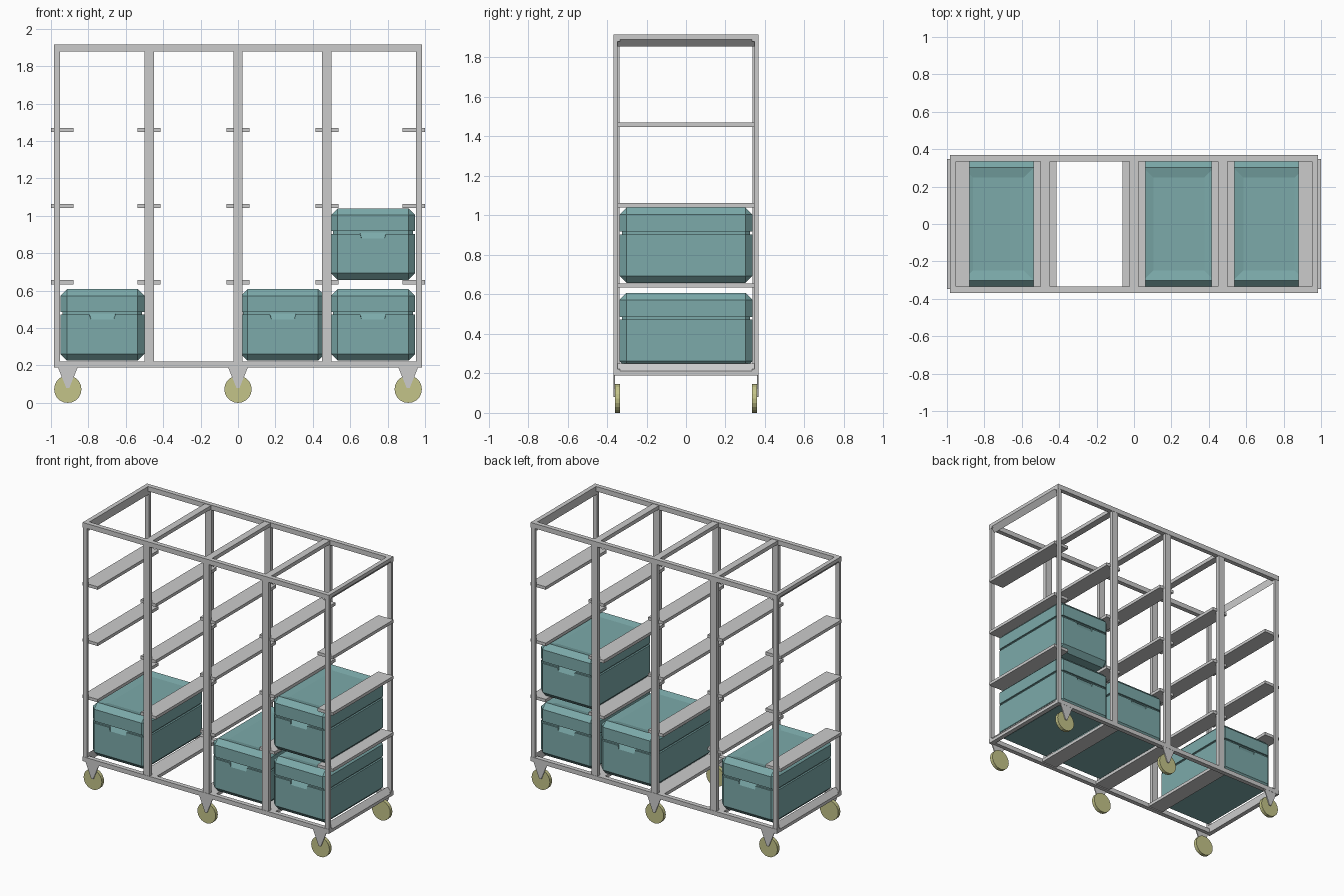
import bpy, bmesh, math
from mathutils import Matrix

if "Cube" in bpy.data.objects:
    bpy.data.objects.remove(bpy.data.objects["Cube"])


def material(name, color):
    m = bpy.data.materials.new(name)
    m.diffuse_color = (*color, 1)
    m.use_nodes = True
    m.node_tree.nodes["Principled BSDF"].inputs["Base Color"].default_value = m.diffuse_color
    return m


TEAL = material("teal", (0.2, 0.4, 0.4))
OLIVE = material("olive", (0.55, 0.55, 0.25))


def add(name, mesh, loc=(0, 0, 0), mat=None):
    ob = bpy.data.objects.new(name, mesh)
    ob.location = loc
    if mat and not mesh.materials:
        mesh.materials.append(mat)
    bpy.context.collection.objects.link(ob)
    return ob


def to_mesh(bm, name):
    bmesh.ops.recalc_face_normals(bm, faces=bm.faces)
    me = bpy.data.meshes.new(name)
    bm.to_mesh(me)
    bm.free()
    return me


def block(name, x0, x1, y0, y1, z0, z1):
    bm = bmesh.new()
    bmesh.ops.create_cube(bm, size=1)
    bmesh.ops.scale(bm, vec=(x1 - x0, y1 - y0, z1 - z0), verts=bm.verts)
    return add(name, to_mesh(bm, name),
               ((x0 + x1) / 2, (y0 + y1) / 2, (z0 + z1) / 2))


def loft(rings, name):
    # closed solid through a list of equal-length point rings
    bm = bmesh.new()
    loops = [[bm.verts.new(p) for p in r] for r in rings]
    n = len(loops[0])
    for a, b in zip(loops, loops[1:]):
        for i in range(n):
            j = (i + 1) % n
            bm.faces.new((a[i], a[j], b[j], b[i]))
    bm.faces.new(loops[0])
    bm.faces.new(loops[-1])
    bmesh.ops.remove_doubles(bm, verts=bm.verts, dist=1e-5)
    return to_mesh(bm, name)


INNER = (-0.475, 0, 0.475)
Z0, Z1 = 0.19, 1.915

# long rails, corner posts, divider posts
for s, side in ((-1, "front"), (1, "back")):
    def yy(a, b):
        return sorted((s * a, s * b))
    block(side + "_top_rail", -0.985, 0.985, *yy(0.335, 0.368), 1.88, Z1)
    block(side + "_bottom_rail", -0.985, 0.985, *yy(0.335, 0.368), Z0, 0.222)
    for e in (-1, 1):
        block(side + "_corner_post", *sorted((e * 0.953, e * 0.985)),
              *yy(0.347, 0.366), 0.2, 1.9)
    for x in INNER:
        block(side + "_divider_post", x - 0.025, x + 0.025, *yy(0.338, 0.366), 0.2, 1.9)

# end beams with a sloped outer face
for e in (-1, 1):
    for name, prof in (
            ("top_end_beam", [(0.985, 1.915), (0.953, 1.915), (0.953, 1.855), (0.985, 1.89)]),
            ("bottom_end_beam", [(0.985, 0.19), (0.953, 0.19), (0.953, 0.25), (0.985, 0.212)])):
        add(name, loft([[(e * x, y, z) for x, z in prof] for y in (-0.347, 0.347)], name))

# cross bars at top and floor
for x in INNER:
    block("top_cross_bar", x - 0.025, x + 0.025, -0.34, 0.34, 1.885, 1.912)
    block("floor_runner", x - 0.06, x + 0.06, -0.34, 0.34, 0.197, 0.22)

# shelf runners
for z in (0.645, 1.052, 1.459):
    for x in (-0.94, *INNER, 0.94):
        block("shelf_runner", x - 0.061, x + 0.061, -0.347, 0.347, z - 0.011, z + 0.011)

# casters: tapered bracket and wheel
bm = bmesh.new()
bmesh.ops.create_cone(bm, cap_ends=True, segments=20, radius1=0.073, radius2=0.073,
                      depth=0.025, matrix=Matrix.Rotation(math.pi / 2, 4, 'X'))
wheel = to_mesh(bm, "wheel")
for s in (-1, 1):
    for x in (-0.91, 0, 0.91):
        add("caster_wheel", wheel, (x, s * 0.347, 0.073), OLIVE)
        prof = [(-0.055, 0.195), (0.055, 0.195), (0.008, 0.08), (-0.008, 0.08)]
        add("caster_bracket", loft([[(x + a, s * y, z) for a, z in prof]
                                    for y in (0.36, 0.367)], "caster_bracket"))

# storage box: chamfered body, seam groove, lid with a shallow sunken top
HX, HY, CH = 0.225, 0.337, 0.036


def ring(z, inset):
    a, b, c = HX - inset, HY - inset, max(CH - inset, 0)
    return [(a, b - c, z), (a - c, b, z), (c - a, b, z), (-a, b - c, z),
            (-a, c - b, z), (c - a, -b, z), (a - c, -b, z), (a, c - b, z)]


box = add("storage_box", loft([ring(z, i) for z, i in (
    (0, CH), (CH, 0), (0.246, 0), (0.246, 0.012), (0.26, 0.012), (0.26, 0),
    (0.346, 0), (0.382, CH), (0.37, 0.088))], "storage_box"), mat=TEAL)

# grip notches cut in the front and back of the body
cutters = []
for s in (-1, 1):
    prof = [(0.32, 0.253, 0.07), (0.35, 0.253, 0.07), (0.35, 0.208, 0.06), (0.338, 0.218, 0.06)]
    c = add("grip_cutter", loft([[(e * w, s * y, z) for y, z, w in prof]
                                 for e in (-1, 1)], "grip_cutter"))
    c.hide_render = True
    m = box.modifiers.new("grip", 'BOOLEAN')
    m.operation, m.solver, m.object = 'DIFFERENCE', 'EXACT', c
    cutters.append(c)
bpy.context.view_layer.update()
dg = bpy.context.evaluated_depsgraph_get()
box_mesh = bpy.data.meshes.new_from_object(box.evaluated_get(dg))
for ob in cutters + [box]:
    bpy.data.objects.remove(ob)

for x, z in ((-0.725, 0.226), (0.24, 0.226), (0.722, 0.226), (0.722, 0.658)):
    add("storage_box", box_mesh, (x, 0, z), TEAL)
